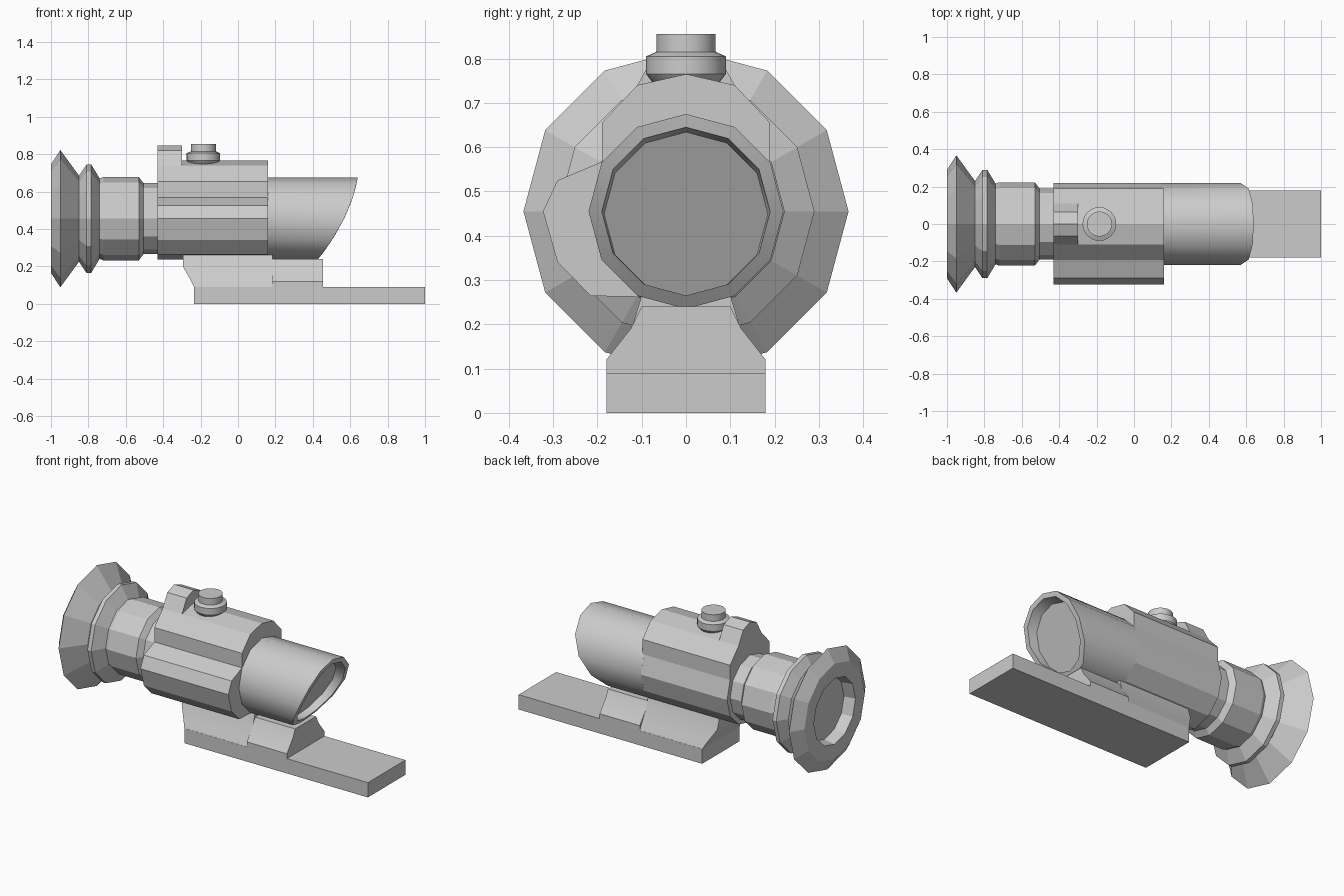
import bpy, bmesh, math
from mathutils import Vector

AXIS_Z = 0.455   # height of the optical axis
SIDES = 12

cube = bpy.data.objects.get("Cube")
if cube:
    bpy.data.objects.remove(cube, do_unlink=True)

grey = bpy.data.materials.new("light_grey")
grey.use_nodes = True
colour = (0.6, 0.6, 0.6, 1)
grey.diffuse_color = colour
grey.node_tree.nodes["Principled BSDF"].inputs["Base Color"].default_value = colour


def loft(name, rings, smooth=None):
    """Skin a list of equal-length point rings and cap both ends."""
    bm = bmesh.new()
    loops = [[bm.verts.new(p) for p in ring] for ring in rings]
    n = len(loops[0])
    for a, b in zip(loops, loops[1:]):
        for i in range(n):
            j = (i + 1) % n
            bm.faces.new((a[i], a[j], b[j], b[i]))
    bm.faces.new(loops[0])
    bm.faces.new(loops[-1])
    bmesh.ops.recalc_face_normals(bm, faces=bm.faces[:])
    mesh = bpy.data.meshes.new(name)
    bm.to_mesh(mesh)
    bm.free()
    mesh.materials.append(grey)
    obj = bpy.data.objects.new(name, mesh)
    bpy.context.collection.objects.link(obj)
    if smooth:
        bpy.ops.object.select_all(action='DESELECT')
        obj.select_set(True)
        bpy.context.view_layer.objects.active = obj
        bpy.ops.object.shade_smooth_by_angle(angle=math.radians(smooth))
    return obj


def ring_x(x, r):
    """Ring around the optical axis."""
    angles = [math.tau * i / SIDES for i in range(SIDES)]
    return [Vector((x, r * math.cos(a), AXIS_Z + r * math.sin(a))) for a in angles]


def ring_z(z, r, centre_x, n=24):
    """Ring around an upright axis."""
    angles = [math.tau * i / n for i in range(n)]
    return [(centre_x + r * math.cos(a), r * math.sin(a), z) for a in angles]


def extrude_x(name, section, x0, x1, smooth=None):
    """Extrude a (y, z) section along x."""
    return loft(name, [[(x, y, z) for y, z in section] for x in (x0, x1)], smooth)


def mirrored(half):
    return half + [(-y, z) for y, z in reversed(half) if y]


# Eyepiece with flared cup, ribbed flange and recessed rear glass
eyepiece = [(-0.93, 0.19), (-1, 0.20), (-1, 0.29), (-0.95, 0.367), (-0.85, 0.23),
            (-0.81, 0.29), (-0.785, 0.29), (-0.74, 0.215), (-0.72, 0.223),
            (-0.53, 0.223), (-0.505, 0.19), (-0.42, 0.19)]
loft("eyepiece", [ring_x(x, r) for x, r in eyepiece])

# Main housing with the side bulge on the front
housing = [(0, 0.765), (0.11, 0.74), (0.19, 0.655), (0.19, 0.565), (0.22, 0.455),
           (0.19, 0.345), (0.11, 0.265), (0, 0.237), (-0.105, 0.262), (-0.215, 0.264),
           (-0.29, 0.34), (-0.323, 0.455), (-0.29, 0.525), (-0.19, 0.567),
           (-0.19, 0.655), (-0.11, 0.74)]
extrude_x("housing", housing, -0.43, 0.16)

# Raised ridge at the rear of the housing
ridge = [(0, 0.845), (0.065, 0.82), (0.11, 0.74), (0.11, 0.70)]
extrude_x("rear_ridge", mirrored(ridge), -0.43, -0.30)

# Adjustment knob
knob = [(0.735, 0.06), (0.745, 0.075), (0.765, 0.09), (0.805, 0.09),
        (0.815, 0.067), (0.855, 0.067)]
loft("adjustment_knob", [ring_z(z, r, -0.185) for z, r in knob], 35)


# Objective barrel with slanted mouth and recessed glass
def slant(ring, back=0, drop=0):
    out = []
    for p in ring:
        t = (p.z - AXIS_Z) / 0.22
        x = 0.568 + 0.1075 * t - 0.0355 * t * t
        out.append((x - back, p.y, p.z - drop))
    return out


loft("objective_barrel", [ring_x(0.15, 0.22), slant(ring_x(0, 0.22)),
                          slant(ring_x(0, 0.19)),
                          slant(ring_x(0, 0.185), 0.06, 0.006)], 35)

# Flat mounting rail
rail = [(0.18, 0.09), (0.18, 0), (-0.18, 0), (-0.18, 0.09)]
extrude_x("mounting_rail", rail, -0.235, 1)

# Front clamp with concave shoulders
clamp = [(0.1, 0.24), (0.125, 0.19), (0.18, 0.12), (0.18, 0.085)]
extrude_x("front_clamp", mirrored(clamp), 0.185, 0.455, 30)

# Rear riser with an undercut back end
riser = [(-0.295, 0.1, 0.265), (-0.295, 0.12, 0.2), (-0.25, 0.165, 0.12),
         (-0.235, 0.18, 0.088)]
loft("rear_riser", [[(x, -y, z), (x, y, z), (0.185, y, z), (0.185, -y, z)]
                    for x, y, z in riser], 40)
